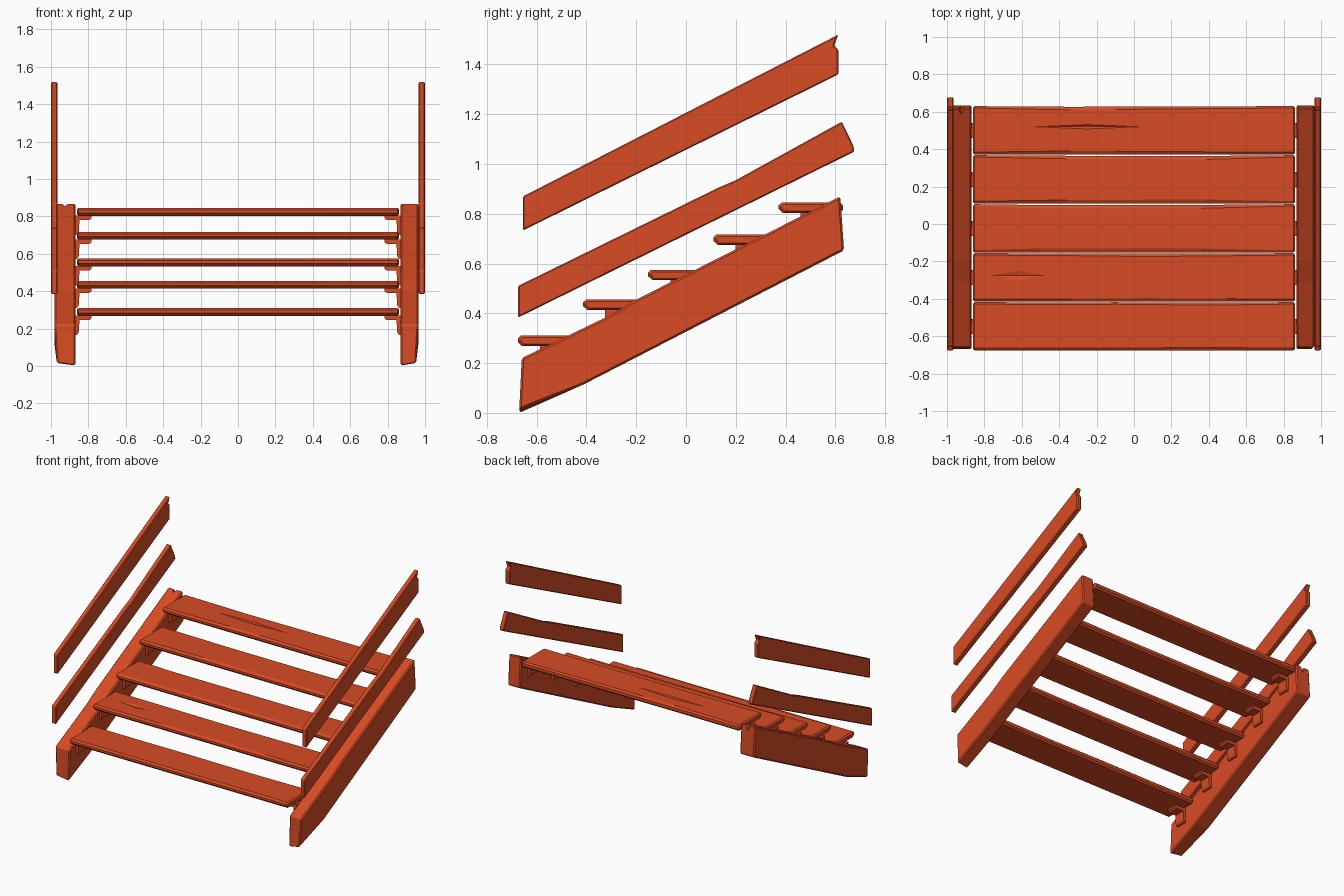
import bpy
import bmesh
import random
from mathutils import Vector

random.seed(4)
if "Cube" in bpy.data.objects:
    bpy.data.objects.remove(bpy.data.objects["Cube"])

wood = bpy.data.materials.new("orange red wood")
wood.use_nodes = True
wood.diffuse_color = (0.69, 0.07, 0.018, 1)
wood.node_tree.nodes["Principled BSDF"].inputs["Base Color"].default_value = wood.diffuse_color


def finish(bm, name, bevel=0.0):
    bmesh.ops.recalc_face_normals(bm, faces=bm.faces)
    if bevel:
        bmesh.ops.bevel(bm, geom=list(bm.edges), offset=bevel, segments=1, affect='EDGES')
    mesh = bpy.data.meshes.new(name)
    bm.to_mesh(mesh)
    bm.free()
    mesh.materials.append(wood)
    obj = bpy.data.objects.new(name, mesh)
    bpy.context.collection.objects.link(obj)
    return obj


def loft(name, rings, bevel=0.0):
    """Bridge equal-sized rings of points and cap both ends."""
    bm = bmesh.new()
    rows = [[bm.verts.new(p) for p in ring] for ring in rings]
    n = len(rows[0])
    for a, b in zip(rows, rows[1:]):
        for i in range(n):
            j = (i + 1) % n
            bm.faces.new((a[i], a[j], b[j], b[i]))
    bm.faces.new(rows[0])
    bm.faces.new(rows[-1])
    return finish(bm, name, bevel)


def side_board(name, profile, x0, x1, bevel):
    return loft(name, [[(x, y, z) for y, z in profile] for x in (x0, x1)], bevel)


def gouge(board, center, size):
    """Carve a shallow pointed split out of a board."""
    bm = bmesh.new()
    bmesh.ops.create_uvsphere(bm, u_segments=4, v_segments=2, radius=1)
    for v in bm.verts:
        v.co = Vector(center) + Vector(a * b for a, b in zip(v.co, size))
    cutter = finish(bm, "split_cutter")
    cutter.hide_render = True
    mod = board.modifiers.new("split", 'BOOLEAN')
    mod.object = cutter
    mod.solver = 'EXACT'
    bpy.context.view_layer.objects.active = board
    bpy.ops.object.modifier_apply(modifier=mod.name)
    bpy.data.objects.remove(cutter)


# Side profiles (y, z)
stringer = [(-0.67, 0.0), (-0.41, 0.115), (0.635, 0.653), (0.62, 0.87),
            (-0.2, 0.455), (-0.31, 0.39), (-0.66, 0.22)]
upper_rail = [(-0.655, 0.733), (0.612, 1.36), (0.612, 1.46), (0.595, 1.475),
              (0.612, 1.52), (-0.655, 0.87)]
lower_rail = [(-0.675, 0.383), (0.677, 1.05), (0.672, 1.075), (0.626, 1.17),
              (0.2, 0.935), (0.13, 0.905), (-0.675, 0.51)]

for side, s, outer in (("left", 1, 0.965), ("right", -1, 0.982)):
    # Sloping stringer, narrower at its foot
    board = side_board(side + "_stringer", stringer, s * 0.868, s * outer, 0.008)
    for v in board.data.vertices:
        if abs(v.co.x) > 0.92 and v.co.y < -0.6 and v.co.z < 0.1:
            v.co.x -= s * 0.012
            v.co.z += 0.012
    # Two handrail boards
    side_board(side + "_upper_rail", upper_rail, s * 0.965, s * 1.0, 0.005)
    side_board(side + "_lower_rail", lower_rail, s * 0.965, s * 1.0, 0.005)

# Split in the upper end of one stringer
gouge(bpy.data.objects["right_stringer"], (-0.925, 0.62, 0.88), (0.022, 0.06, 0.06))

# Treads with worn edges, each on a pair of angled brackets
steps = []
for i, top in enumerate((0.31, 0.455, 0.575, 0.717, 0.845)):
    front = -0.676 + 0.262 * i
    back = front + 0.258
    low = top - 0.042
    xs = [-0.862, -0.852] + [-0.43 + 0.43 * k + random.uniform(-0.12, 0.12) for k in range(3)]
    xs = sorted(xs + [0.852, 0.862])
    rings = []
    for x in xs:
        tip = 0.008 if abs(x) > 0.86 else 0.0
        worn = 0.0 if abs(x) > 0.8 else random.uniform(0, 0.01)
        f, b = front + tip, back - tip - worn * 0.5
        t, l = top - tip, low + tip
        rings.append([(x, f + 0.012 + worn, t), (x, f, t - 0.011), (x, f, l + 0.016),
                      (x, f + 0.018, l), (x, b - 0.012, l), (x, b, l + 0.012),
                      (x, b, t - 0.01), (x, b - 0.01 - worn, t)])
    steps.append(loft(f"step_{i + 1}", rings))

    arm = [(0.872, 0.002), (0.782, 0.002), (0.782, -0.012), (0.795, -0.023), (0.848, -0.023),
           (0.85, -0.085), (0.858, -0.1), (0.872, -0.105)]
    mid = (front + back) / 2
    for side, s in (("left", 1), ("right", -1)):
        loft(f"{side}_bracket_{i + 1}",
             [[(s * x, y, low + z) for x, z in arm] for y in (mid - 0.04, mid + 0.04)])

# Splits in the tread tops
gouge(steps[4], (-0.25, 0.52, 0.847), (0.33, 0.014, 0.012))
gouge(steps[1], (-0.62, -0.275, 0.457), (0.18, 0.03, 0.01))
